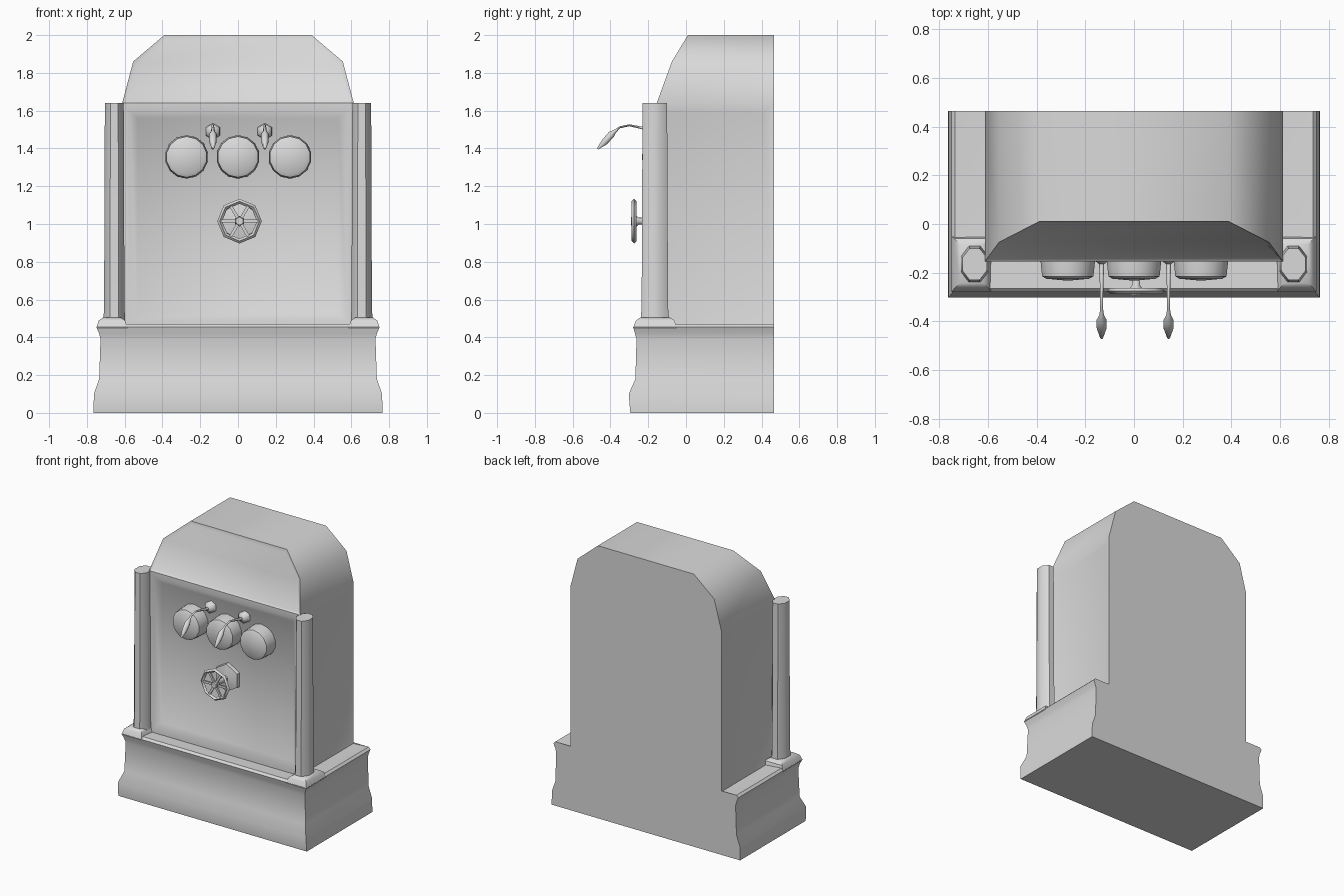
import bpy, bmesh, math
from mathutils import Vector, Matrix

if "Cube" in bpy.data.objects:
    bpy.data.objects.remove(bpy.data.objects["Cube"])

grey = bpy.data.materials.new("light_grey")
grey.use_nodes = True
COLOUR = (0.7, 0.7, 0.7, 1)
grey.diffuse_color = COLOUR
grey.node_tree.nodes["Principled BSDF"].inputs["Base Color"].default_value = COLOUR


def finish(name, bm, angle=50):
    """Turn a bmesh into a smooth shaded object with sharp corners."""
    bmesh.ops.recalc_face_normals(bm, faces=bm.faces)
    mesh = bpy.data.meshes.new(name)
    bm.to_mesh(mesh)
    bm.free()
    mesh.polygons.foreach_set("use_smooth", [True] * len(mesh.polygons))
    mesh.set_sharp_from_angle(angle=math.radians(angle))
    mesh.materials.append(grey)
    obj = bpy.data.objects.new(name, mesh)
    bpy.context.collection.objects.link(obj)
    return obj


def loft(bm, rings, cap=True):
    """Bridge a list of equally long closed rings of points."""
    loops = [[bm.verts.new(p) for p in ring] for ring in rings]
    n = len(loops[0])
    for a, b in zip(loops, loops[1:]):
        for i in range(n):
            bm.faces.new((a[i], a[(i + 1) % n], b[(i + 1) % n], b[i]))
    if cap:
        bm.faces.new(loops[0])
        bm.faces.new(loops[-1])


def rect(x0, x1, y0, y1, z):
    return [(x0, y0, z), (x1, y0, z), (x1, y1, z), (x0, y1, z)]


def turned(name, profile, centre, sides, angle=50):
    """Lathe (radius, y) pairs around an axis that points to the front."""
    bm = bmesh.new()
    cx, cz = centre
    turn = [math.tau * (i + 0.5) / sides for i in range(sides)]
    loft(bm, [[(cx + r * math.cos(t), y, cz + r * math.sin(t)) for t in turn]
              for r, y in profile])
    return finish(name, bm, angle)


def tube(bm, path, sides=6):
    """Sweep a circle along (point, radius) pairs lying in a plane of constant x."""
    rings = []
    for i, (p, r) in enumerate(path):
        d = Vector(path[min(i + 1, len(path) - 1)][0]) - Vector(path[max(i - 1, 0)][0])
        side = Vector((1, 0, 0))
        up = d.normalized().cross(side)
        rings.append([Vector(p) + r * (side * math.cos(t) + up * math.sin(t))
                      for t in (math.tau * k / sides for k in range(sides))])
    loft(bm, rings)


BACK = 0.465

# Moulded plinth
bm = bmesh.new()
loft(bm, [rect(-x, x, y, BACK, z) for z, x, y in (
    (0, 0.765, -0.295), (0.1, 0.763, -0.303), (0.18, 0.735, -0.268), (0.39, 0.728, -0.262),
    (0.42, 0.735, -0.27), (0.455, 0.75, -0.28), (0.47, 0.735, -0.265), (0.46, 0.6, -0.15))])
finish("plinth", bm, 40)

# Cabinet with a sloped, chamfered head
levels = ((0.45, 0.613, -0.155), (1.64, 0.613, -0.155), (1.86, 0.555, -0.075), (2.0, 0.39, 0.01))
bm = bmesh.new()
loft(bm, [rect(-x, x, y, BACK, z) for z, x, y in levels])
bm.normal_update()
bmesh.ops.recalc_face_normals(bm, faces=bm.faces)


def pick(test):
    return [f for f in bm.faces if test(f.normal, f.calc_center_median())]


# Recessed head face, front panel and side panels
bmesh.ops.inset_region(bm, faces=pick(lambda n, c: n.y < -0.5 and c.z > 1.64),
                       thickness=0.025, depth=-0.012)
front = pick(lambda n, c: n.y < -0.9 and abs(c.z - 1.045) < 0.05 and abs(c.x) < 0.1)
bmesh.ops.inset_region(bm, faces=front, thickness=0.055, depth=0)
bmesh.ops.inset_region(bm, faces=front, thickness=0.06, depth=-0.035)
for s in (-1, 1):
    side = pick(lambda n, c: n.x * s > 0.9 and 0.9 < c.z < 1.2 and abs(c.x) > 0.6)
    bmesh.ops.inset_region(bm, faces=side, thickness=0.07, depth=-0.015)
finish("cabinet", bm, 42)

# Corner columns with flared feet
for s, label in ((1, "left"), (-1, "right")):
    bm = bmesh.new()
    angles = [math.tau * (i + 0.5) / 8 for i in range(8)]
    k = 1 / math.cos(math.pi / 8)
    loft(bm, [[(s * 0.655 + k * rx * math.cos(t), -0.165 + k * ry * math.sin(t), z)
               for t in angles]
              for z, rx, ry in ((0.48, 0.058, 0.076), (0.56, 0.054, 0.07), (1.64, 0.05, 0.065))])
    finish(label + "_column", bm)
    bm = bmesh.new()
    xs = sorted((s * 0.585, s * 0.75))
    loft(bm, [rect(xs[0], xs[1], -0.28, -0.05, 0.45),
              rect(xs[0] + 0.012, xs[1] - 0.012, -0.265, -0.06, 0.488),
              rect(xs[0] + 0.035, xs[1] - 0.035, -0.243, -0.085, 0.505)])
    finish(label + "_column_foot", bm, 40)

# Three gauges
for x, label in ((-0.272, "right"), (0, "middle"), (0.275, "left")):
    turned(label + "_gauge", [(0.115, -0.11), (0.115, -0.15), (0.108, -0.215), (0.09, -0.225),
                              (0.012, -0.232)], (x, 1.355), 14)

# Handwheel with mounting plate, stem, rim and spokes
HUB = (0.008, 1.015)
turned("wheel_plate", [(0.105, -0.11), (0.1, -0.145), (0.03, -0.16)], HUB, 6)
turned("wheel_stem", [(0.022, -0.14), (0.018, -0.25), (0.028, -0.262), (0.022, -0.292)], HUB, 6)
bm = bmesh.new()
section = ((0.118, -0.275), (0.105, -0.288), (0.092, -0.275), (0.105, -0.262))
loft(bm, [[(HUB[0] + r * math.cos(t), y, HUB[1] + r * math.sin(t)) for r, y in section]
          for t in (math.tau * i / 8 for i in range(9))], cap=False)
bmesh.ops.remove_doubles(bm, verts=bm.verts, dist=0.0005)
for i in range(3):
    spoke = Matrix.Translation((HUB[0], -0.275, HUB[1])) @ Matrix.Rotation(
        math.pi * i / 3, 4, "Y") @ Matrix.Diagonal((0.2, 0.012, 0.016, 1))
    bmesh.ops.create_cube(bm, size=1, matrix=spoke)
finish("handwheel", bm)

# Two curved levers with spindle grips and wall collars
for x, label in ((-0.133, "right"), (0.142, "left")):
    turned(label + "_lever_collar", [(0.045, -0.11), (0.04, -0.145), (0.012, -0.165)], (x, 1.49), 6)
    bm = bmesh.new()
    tube(bm, [((x, y, z), r) for y, z, r in (
        (-0.12, 1.48, 0.012), (-0.23, 1.508, 0.008), (-0.3, 1.523, 0.006), (-0.35, 1.512, 0.006),
        (-0.375, 1.492, 0.01), (-0.395, 1.475, 0.021), (-0.43, 1.435, 0.02), (-0.468, 1.398, 0.006))])
    finish(label + "_lever", bm, 60)
